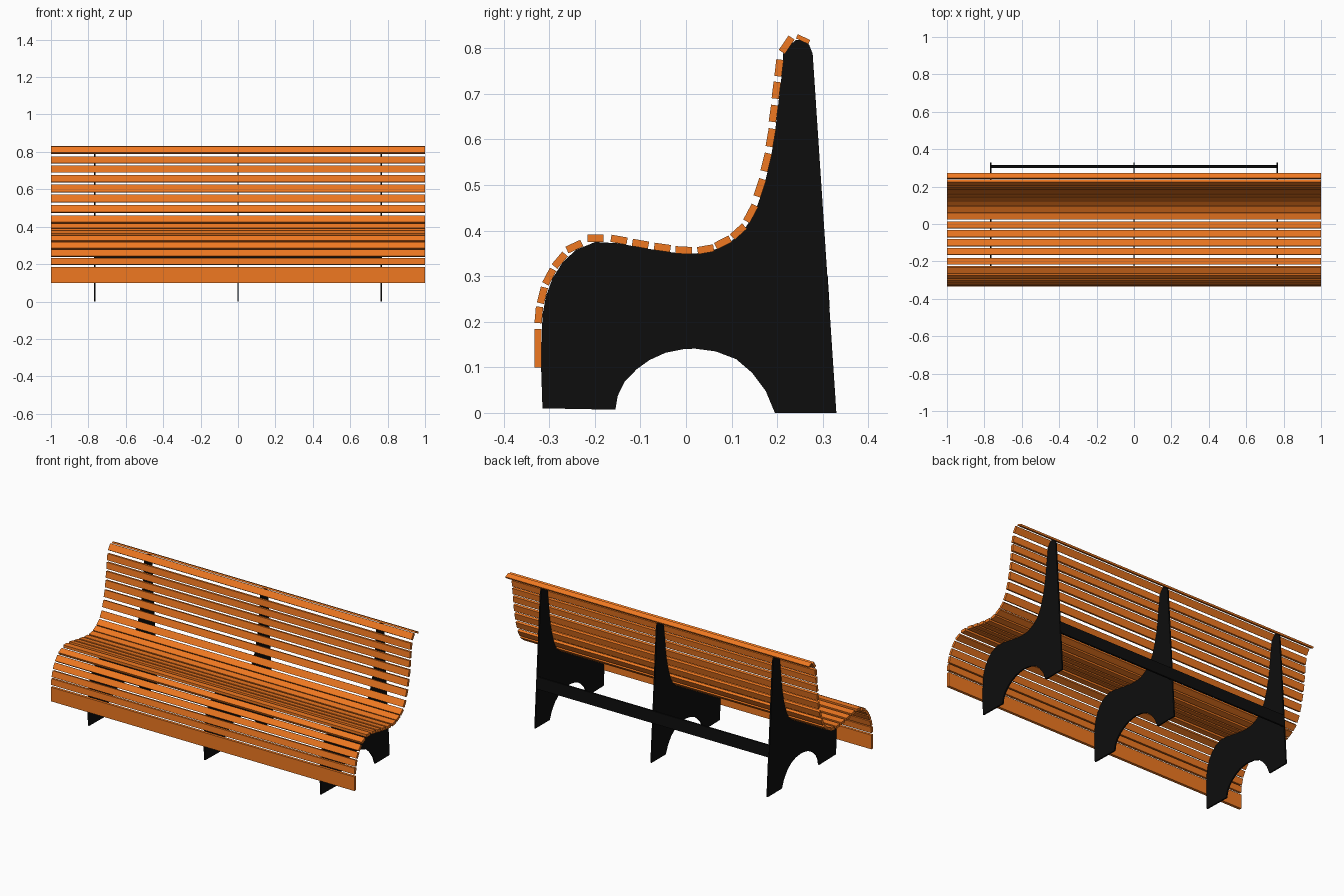
import bpy, bmesh
from math import radians, sin, cos


def material(name, color):
    m = bpy.data.materials.new(name)
    m.diffuse_color = color
    return m


wood = material("orange_wood", (0.87, 0.19, 0.015, 1))
metal = material("black_metal", (0.004, 0.004, 0.004, 1))


def extrude_profile(name, pts, x0, x1, mat):
    """Solid made by sweeping a (y, z) outline along x."""
    bm = bmesh.new()
    face = bm.faces.new([bm.verts.new((x0, y, z)) for y, z in pts])
    ext = bmesh.ops.extrude_face_region(bm, geom=[face], use_keep_orig=True)
    moved = [v for v in ext["geom"] if isinstance(v, bmesh.types.BMVert)]
    bmesh.ops.translate(bm, verts=moved, vec=(x1 - x0, 0, 0))
    bmesh.ops.recalc_face_normals(bm, faces=bm.faces)
    me = bpy.data.meshes.new(name)
    bm.to_mesh(me)
    bm.free()
    me.materials.append(mat)
    ob = bpy.data.objects.new(name, me)
    bpy.context.collection.objects.link(ob)
    return ob


# Slats from the front skirt over the seat to the top rail: y, z, tilt, width
T = 0.016
slats = [
    (-0.325, 0.142, 90, 0.084), (-0.323, 0.215, 85, 0.036),
    (-0.315, 0.258, 76, 0.036), (-0.300, 0.299, 62, 0.036),
    (-0.277, 0.335, 50, 0.036), (-0.245, 0.365, 25, 0.036),
    (-0.199, 0.383, 0, 0.035), (-0.147, 0.380, -10, 0.036),
    (-0.100, 0.371, -10, 0.036), (-0.052, 0.363, -8, 0.036),
    (-0.005, 0.357, -3, 0.036), (0.043, 0.359, 10, 0.036),
    (0.081, 0.374, 27, 0.036), (0.115, 0.398, 42, 0.036),
    (0.142, 0.438, 62, 0.040), (0.162, 0.494, 72, 0.040),
    (0.176, 0.550, 76, 0.040), (0.186, 0.604, 80, 0.040),
    (0.192, 0.657, 82, 0.037), (0.198, 0.708, 83, 0.037),
    (0.204, 0.757, 83, 0.037), (0.221, 0.808, 56, 0.038),
    (0.257, 0.820, -25, 0.030),
]
for i, (y, z, a, w) in enumerate(slats):
    c, s = cos(radians(a)), sin(radians(a))
    t = 0.010 if i == len(slats) - 1 else T
    corners = [(-w / 2, -t / 2), (w / 2, -t / 2), (w / 2, t / 2), (-w / 2, t / 2)]
    part = "skirt" if i == 0 else "seat_slat" if i < 14 else "back_slat"
    extrude_profile(f"{part}_{i:02d}",
                    [(y + u * c - v * s, z + u * s + v * c) for u, v in corners],
                    -1, 1, wood)

# Support plates: front edge follows the undersides of the slats
edge = [(y + T / 2 * sin(radians(a)), z - T / 2 * cos(radians(a)))
        for y, z, a, w in slats[1:-2]]
plate = [(-0.315, 0.01), (-0.318, 0.10)] + edge + [
    (0.213, 0.788), (0.229, 0.808), (0.241, 0.818), (0.253, 0.819),
    (0.270, 0.808), (0.278, 0.788), (0.33, 0.0), (0.195, 0.0),
    (0.175, 0.048), (0.145, 0.088), (0.110, 0.118), (0.065, 0.135),
    (0.020, 0.141), (-0.005, 0.140), (-0.045, 0.132), (-0.080, 0.116),
    (-0.108, 0.096), (-0.135, 0.068), (-0.150, 0.037), (-0.155, 0.007)]
for name, x in (("left", -0.765), ("middle", 0.0), ("right", 0.765)):
    extrude_profile(f"{name}_support", plate, x - 0.004, x + 0.004, metal)

# Rear brace tying the supports together along their back edge
extrude_profile("rear_brace",
                [(0.305, 0.23), (0.3155, 0.23), (0.311, 0.30), (0.3005, 0.30)],
                -0.765, 0.765, metal)
